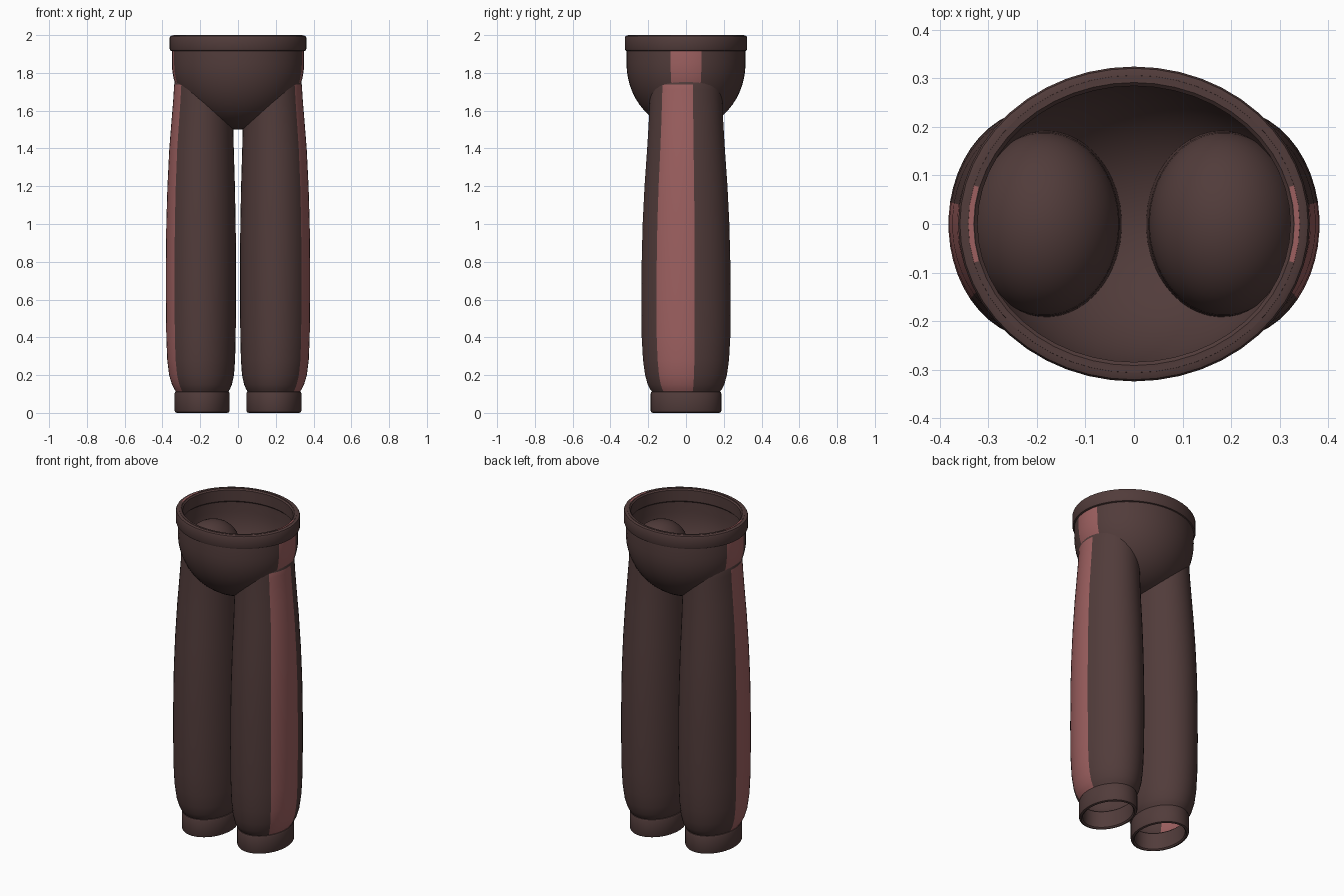
import bpy, bmesh, math

SIDES = 48
STEP = 2 * math.pi / SIDES

cube = bpy.data.objects.get("Cube")
if cube:
    bpy.data.objects.remove(cube, do_unlink=True)


def make_material(name, rgb):
    mat = bpy.data.materials.new(name)
    mat.use_nodes = True
    color = (*rgb, 1.0)
    mat.diffuse_color = color
    bsdf = mat.node_tree.nodes["Principled BSDF"]
    bsdf.inputs["Base Color"].default_value = color
    bsdf.inputs["Roughness"].default_value = 0.9
    return mat


cloth = make_material("dark brown cloth", (0.083, 0.045, 0.043))
stripe = make_material("dusty red stripe", (0.34, 0.118, 0.118))


def loft(name, rings, side=1, turn=0.0, closed=False, is_stripe=None):
    """Join elliptical rings (z, centre x, radius x, radius y); side=-1 mirrors."""
    bm = bmesh.new()
    loops = []
    for z, cx, rx, ry in rings:
        if rx < 0.001:
            loops.append([bm.verts.new((side * cx, 0, z))] * SIDES)
            continue
        loops.append([bm.verts.new((side * (cx + rx * math.cos(turn + k * STEP)),
                                    ry * math.sin(turn + k * STEP), z))
                      for k in range(SIDES)])
    for i in range(len(loops) if closed else len(loops) - 1):
        low, high = loops[i], loops[(i + 1) % len(loops)]
        for k in range(SIDES):
            n = (k + 1) % SIDES
            corners = list(dict.fromkeys((low[k], low[n], high[n], high[k])))
            face = bm.faces.new(corners if side > 0 else corners[::-1])
            angle = math.degrees(turn + (k + 0.5) * STEP)
            angle = (angle + 180) % 360 - 180
            if is_stripe and is_stripe(angle, i):
                face.material_index = 1
    mesh = bpy.data.meshes.new(name)
    bm.to_mesh(mesh)
    bm.free()
    mesh.materials.append(cloth)
    mesh.materials.append(stripe)
    obj = bpy.data.objects.new(name, mesh)
    bpy.context.collection.objects.link(obj)
    bpy.ops.object.select_all(action='DESELECT')
    obj.select_set(True)
    bpy.context.view_layer.objects.active = obj
    bpy.ops.object.shade_smooth_by_angle(angle=math.radians(40))
    return obj


def band(name, cx, rx, ry, thick, z0, z1, side=1):
    """Rounded elliptical ring; thick is the wall thickness."""
    r = 0.012
    profile = [(0, z0 + r), (0, z1 - r), (r * 0.3, z1 - r * 0.3), (r, z1),
               (thick - r * 0.6, z1), (thick, z1 - r * 0.6),
               (thick, z0 + r * 0.6), (thick - r * 0.6, z0), (r, z0), (r * 0.3, z0 + r * 0.3)]
    return loft(name, [(z, cx, rx - d, ry - d) for d, z in profile], side, closed=True)


# Hips: double-walled bowl, striped on its outside and rim
def bowl(rx, ry, rz, steps=14):
    angles = [math.pi / 2 * k / steps for k in range(steps + 1)]
    return [(1.85 - rz * math.cos(a), 0, rx * math.sin(a), ry * math.sin(a)) for a in angles]


outer = bowl(0.35, 0.315, 0.35) + [(1.92, 0, 0.35, 0.314), (2.0, 0, 0.341, 0.306)]
lining = [(2.0, 0, 0.331, 0.296), (1.92, 0, 0.333, 0.298)] + bowl(0.333, 0.298, 0.333)[::-1]
hip_rings = outer + lining


def hip_stripe(angle, i):
    on_side = abs(angle) < 15 or abs(angle) > 165
    return on_side and i < len(outer) and hip_rings[i][0] > 1.65


loft("hips", hip_rings, is_stripe=hip_stripe)
band("waistband", 0, 0.362, 0.324, 0.04, 1.915, 1.998)

# Legs: open tubes with a domed top, striped on the outer side
leg_rings = [
    (0.09, 0.19, 0.128, 0.168), (0.11, 0.19, 0.137, 0.178), (0.125, 0.19, 0.147, 0.19),
    (0.15, 0.191, 0.159, 0.203), (0.2, 0.193, 0.172, 0.217), (0.28, 0.195, 0.18, 0.228),
    (0.4, 0.196, 0.184, 0.235), (0.6, 0.196, 0.186, 0.237), (0.8, 0.196, 0.186, 0.235),
    (1.0, 0.196, 0.184, 0.23), (1.2, 0.195, 0.179, 0.22), (1.4, 0.193, 0.171, 0.206),
    (1.55, 0.189, 0.163, 0.197), (1.66, 0.186, 0.157, 0.192)]
for k in range(11):
    a = math.pi / 2 * k / 10
    leg_rings.append((1.71 + 0.175 * math.sin(a), 0.185,
                      0.155 * math.cos(a), 0.19 * math.cos(a)))


def leg_stripe(angle, i):
    return -41.25 < angle < 11.25 and leg_rings[i][0] < 1.735


for side, word in ((1, "left"), (-1, "right")):
    loft(word + "_leg", leg_rings, side, turn=STEP / 2, is_stripe=leg_stripe)
    band(word + "_cuff", 0.19, 0.146, 0.187, 0.022, 0.0, 0.115, side)
